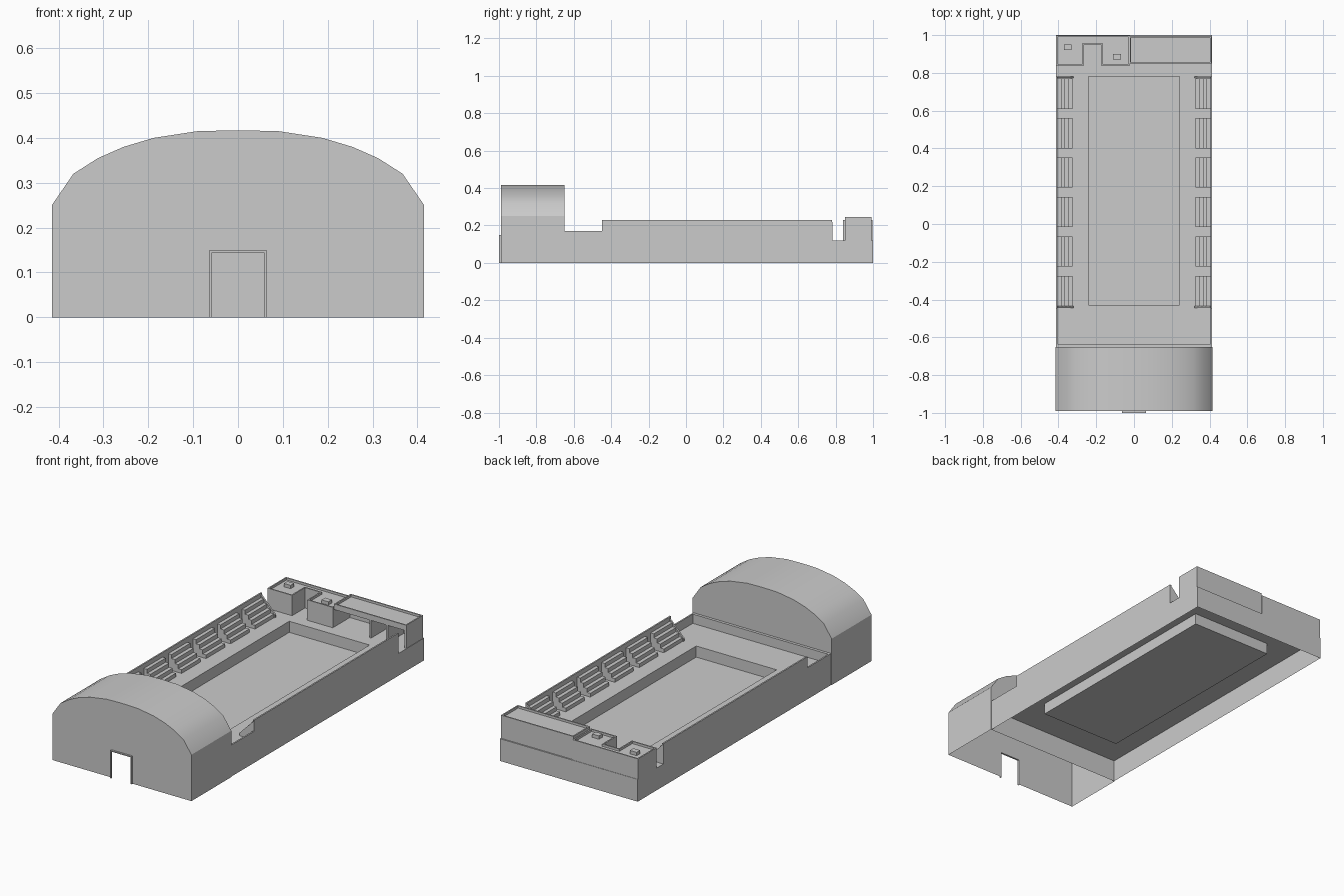
import bpy, bmesh

if "Cube" in bpy.data.objects:
    bpy.data.objects.remove(bpy.data.objects["Cube"])


def mesh_object(name, verts, faces):
    me = bpy.data.meshes.new(name)
    me.from_pydata(verts, [], faces)
    ob = bpy.data.objects.new(name, me)
    bpy.context.collection.objects.link(ob)
    return ob


def prism(name, profile, a, b, axis='y', caps=True, closed=True):
    """Extrude a 2D profile (xz along y, or xy along z) from a to b."""
    n = len(profile)
    put = (lambda p, t: (p[0], t, p[1])) if axis == 'y' else (lambda p, t: (p[0], p[1], t))
    verts = [put(p, a) for p in profile] + [put(p, b) for p in profile]
    faces = [(i, (i + 1) % n, (i + 1) % n + n, i + n) for i in range(n if closed else n - 1)]
    if caps:
        faces += [tuple(range(n))[::-1], tuple(range(n, 2 * n))]
    ob = mesh_object(name, verts, faces)
    if closed and caps:
        bm = bmesh.new()
        bm.from_mesh(ob.data)
        bmesh.ops.recalc_face_normals(bm, faces=bm.faces)
        bm.to_mesh(ob.data)
        bm.free()
    return ob


def box(name, x0, x1, y0, y1, z0, z1):
    return prism(name, [(x0, y0), (x1, y0), (x1, y1), (x0, y1)], z0, z1, 'z')


def sink_roof(ob, rim, depth):
    """Inset the top face and lower it, leaving a parapet."""
    bm = bmesh.new()
    bm.from_mesh(ob.data)
    top = max(bm.faces, key=lambda f: f.calc_center_median().z)
    bmesh.ops.inset_region(bm, faces=[top], thickness=rim)
    geo = bmesh.ops.extrude_face_region(bm, geom=[top])['geom']
    bmesh.ops.translate(bm, vec=(0, 0, -depth),
                        verts=[v for v in geo if isinstance(v, bmesh.types.BMVert)])
    if top.is_valid:
        bmesh.ops.delete(bm, geom=[top], context='FACES')
    bm.to_mesh(ob.data)
    bm.free()


W, DECK, HALL = 0.412, 0.12, -0.65

# Entrance hall: open-bottomed vault shell with a door opening
half = [(0.415, 0), (0.415, 0.25), (0.367, 0.32), (0.312, 0.355),
        (0.255, 0.38), (0.188, 0.40), (0.09, 0.415)]
arch = half + [(0, 0.417)] + [(-x, z) for x, z in reversed(half)]
vault = prism("hall_vault", arch, -0.99, HALL, caps=False, closed=False)
bpy.context.view_layer.objects.active = vault
vault.select_set(True)
bpy.ops.object.shade_smooth_by_angle()
doorway = [(-0.058, 0), (-0.058, 0.145), (0.058, 0.145), (0.058, 0)]
front = arch + doorway
mesh_object("hall_front", [(x, -0.99, z) for x, z in front], [tuple(range(len(front)))[::-1]])
mesh_object("hall_rear", [(x, HALL, z) for x, z in arch], [tuple(range(len(arch)))])
prism("door_frame", [(-0.063, 0), (-0.063, 0.15), (0.063, 0.15), (0.063, 0)] + doorway[::-1],
      -1.0, -0.99)

# Open-bottomed base with the sunken court
px, p0, p1, floor = 0.24, -0.43, 0.78, 0.06
prism("base_sides", [(-W, HALL), (W, HALL), (W, 1), (-W, 1)], 0, DECK, 'z', caps=False)
outer = [(-W, HALL), (W, HALL), (W, 1), (-W, 1)]
inner = [(-px, p0), (px, p0), (px, p1), (-px, p1)]
verts = [(x, y, DECK) for x, y in outer + inner] + [(x, y, floor) for x, y in inner]
faces = [(8, 9, 10, 11)]
for i in range(4):
    j = (i + 1) % 4
    faces += [(i, j, j + 4, i + 4), (i + 4, j + 4, j + 8, i + 8)]
mesh_object("deck_and_court", verts, faces)

# Low parapet behind the hall
box("low_wall_rear", -W, W, HALL, -0.635, DECK, 0.17)

# Stepped stand profile (x, z), rising outwards
stand = [(0.325, DECK)]
for k in range(4):
    stand += [(0.325 + 0.02 * k, 0.14 + 0.022 * k), (0.345 + 0.02 * k, 0.14 + 0.022 * k)]
stand += [(0.405, DECK)]
end_panel = [(0.32, DECK), (0.32, 0.135), (0.404, 0.22), (0.404, DECK)]

for side, s in (("left", -1), ("right", 1)):
    xs = sorted((s * 0.404, s * W))
    # Outer walls
    box(f"low_wall_{side}", *xs, -0.635, -0.45, DECK, 0.17)
    box(f"side_wall_{side}", *xs, -0.45, 0.78, DECK, 0.23)
    # Seating stands with end panels
    for i in range(6):
        y = -0.435 + 0.209 * i
        prism(f"stand_{side}_{i}", [(s * x, z) for x, z in stand], y, y + 0.16)
    for i, y in enumerate((-0.445, 0.772)):
        prism(f"stand_end_{side}_{i}", [(s * x, z) for x, z in end_panel], y, y + 0.01)

# Rear service block with a notch and parapet
plan = [(-W, 0.84), (-0.265, 0.84), (-0.265, 0.95), (-0.175, 0.95),
        (-0.175, 0.84), (-0.022, 0.84), (-0.022, 0.998), (-W, 0.998)]
sink_roof(prism("service_block", plan, DECK, 0.23, 'z'), 0.01, 0.012)
box("roof_hatch_left", -0.37, -0.33, 0.92, 0.95, 0.218, 0.236)
box("roof_hatch_right", -0.11, -0.07, 0.87, 0.90, 0.218, 0.236)

# Open bays under a canopy
sink_roof(box("canopy_roof", -0.022, 0.41, 0.85, 0.993, 0.215, 0.245), 0.01, 0.012)
box("canopy_back_wall", -0.022, 0.41, 0.985, 0.993, DECK, 0.215)
for i, x in enumerate((0.19, 0.29, 0.40)):
    box(f"bay_wall_{i}", x, x + 0.01, 0.85, 0.985, DECK, 0.215)
